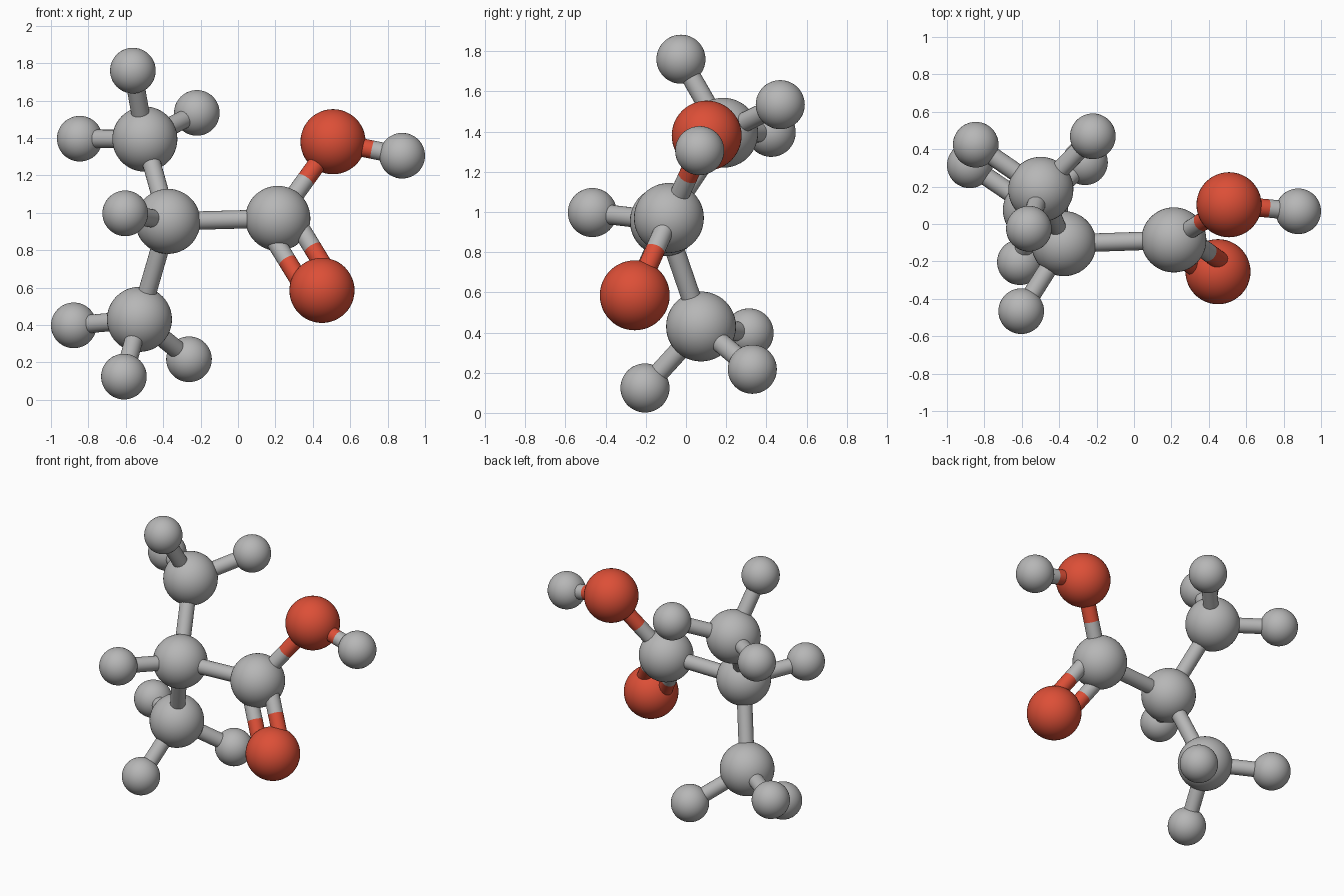
import bpy
from mathutils import Vector

if "Cube" in bpy.data.objects:
    bpy.data.objects.remove(bpy.data.objects["Cube"])


def material(name, rgb):
    m = bpy.data.materials.new(name)
    m.diffuse_color = (*rgb, 1)
    m.use_nodes = True
    m.node_tree.nodes["Principled BSDF"].inputs["Base Color"].default_value = m.diffuse_color
    return m


GREY = material("light grey", (0.47, 0.47, 0.47))
RED = material("warm red", (0.72, 0.078, 0.038))

R_BIG, R_SMALL, R_BOND = 0.174, 0.122, 0.049

# Atom centres: name -> (position, radius, colour)
ATOMS = {
    "carbon_centre": ((-0.375, -0.105, 0.954), R_BIG, GREY),
    "carbon_acid": ((0.213, -0.085, 0.97), R_BIG, GREY),
    "carbon_upper": ((-0.498, 0.185, 1.394), R_BIG, GREY),
    "carbon_lower": ((-0.527, 0.075, 0.43), R_BIG, GREY),
    "oxygen_single": ((0.508, 0.103, 1.38), R_BIG, RED),
    "oxygen_double": ((0.449, -0.255, 0.585), R_BIG, RED),
    "hydrogen_acid": ((0.878, 0.068, 1.305), R_SMALL, GREY),
    "hydrogen_centre": ((-0.603, -0.466, 0.997), R_SMALL, GREY),
    "hydrogen_upper_top": ((-0.562, -0.025, 1.76), R_SMALL, GREY),
    "hydrogen_upper_left": ((-0.846, 0.424, 1.396), R_SMALL, GREY),
    "hydrogen_upper_right": ((-0.22, 0.469, 1.534), R_SMALL, GREY),
    "hydrogen_lower_left": ((-0.878, 0.314, 0.398), R_SMALL, GREY),
    "hydrogen_lower_front": ((-0.61, -0.204, 0.124), R_SMALL, GREY),
    "hydrogen_lower_right": ((-0.262, 0.33, 0.217), R_SMALL, GREY),
}

BONDS = [
    ("carbon_centre", "carbon_acid"),
    ("carbon_centre", "carbon_upper"),
    ("carbon_centre", "carbon_lower"),
    ("carbon_centre", "hydrogen_centre"),
    ("carbon_acid", "oxygen_single"),
    ("oxygen_single", "hydrogen_acid"),
    ("carbon_upper", "hydrogen_upper_top"),
    ("carbon_upper", "hydrogen_upper_left"),
    ("carbon_upper", "hydrogen_upper_right"),
    ("carbon_lower", "hydrogen_lower_left"),
    ("carbon_lower", "hydrogen_lower_front"),
    ("carbon_lower", "hydrogen_lower_right"),
]


def finish(name, mat):
    ob = bpy.context.object
    ob.name = name
    ob.data.materials.append(mat)
    bpy.ops.object.shade_smooth_by_angle()


def rod(name, a, b, mat):
    d = b - a
    bpy.ops.mesh.primitive_cylinder_add(
        vertices=24, radius=R_BOND, depth=d.length, location=(a + b) / 2,
        rotation=d.to_track_quat('Z', 'Y').to_euler())
    finish(name, mat)


def bond(a, b, shift=Vector(), tag=""):
    (pa, ra, ma), (pb, rb, mb) = ATOMS[a], ATOMS[b]
    pa, pb = Vector(pa), Vector(pb)
    d = (pb - pa).normalized()
    # halves meet midway between the two ball surfaces
    mid = (pa + d * ra + pb - d * rb) / 2 + shift
    name = f"bond_{a}_{b}{tag}"
    if ma == mb:
        rod(name, pa + shift, pb + shift, ma)
    else:
        rod(name + "_start", pa + shift, mid, ma)
        rod(name + "_end", mid, pb + shift, mb)


# Balls
for name, (pos, radius, mat) in ATOMS.items():
    bpy.ops.mesh.primitive_uv_sphere_add(
        segments=48, ring_count=24, radius=radius, location=pos)
    finish(name, mat)

# Single bonds
for a, b in BONDS:
    bond(a, b)

# Double bond: two rods side by side in the plane of the acid group
c = Vector(ATOMS["carbon_acid"][0])
axis = (Vector(ATOMS["oxygen_double"][0]) - c).normalized()
side = c - Vector(ATOMS["carbon_centre"][0])
side = (side - axis * side.dot(axis)).normalized()
for s, tag in ((-1, "_inner"), (1, "_outer")):
    bond("carbon_acid", "oxygen_double", side * 0.078 * s, tag)
